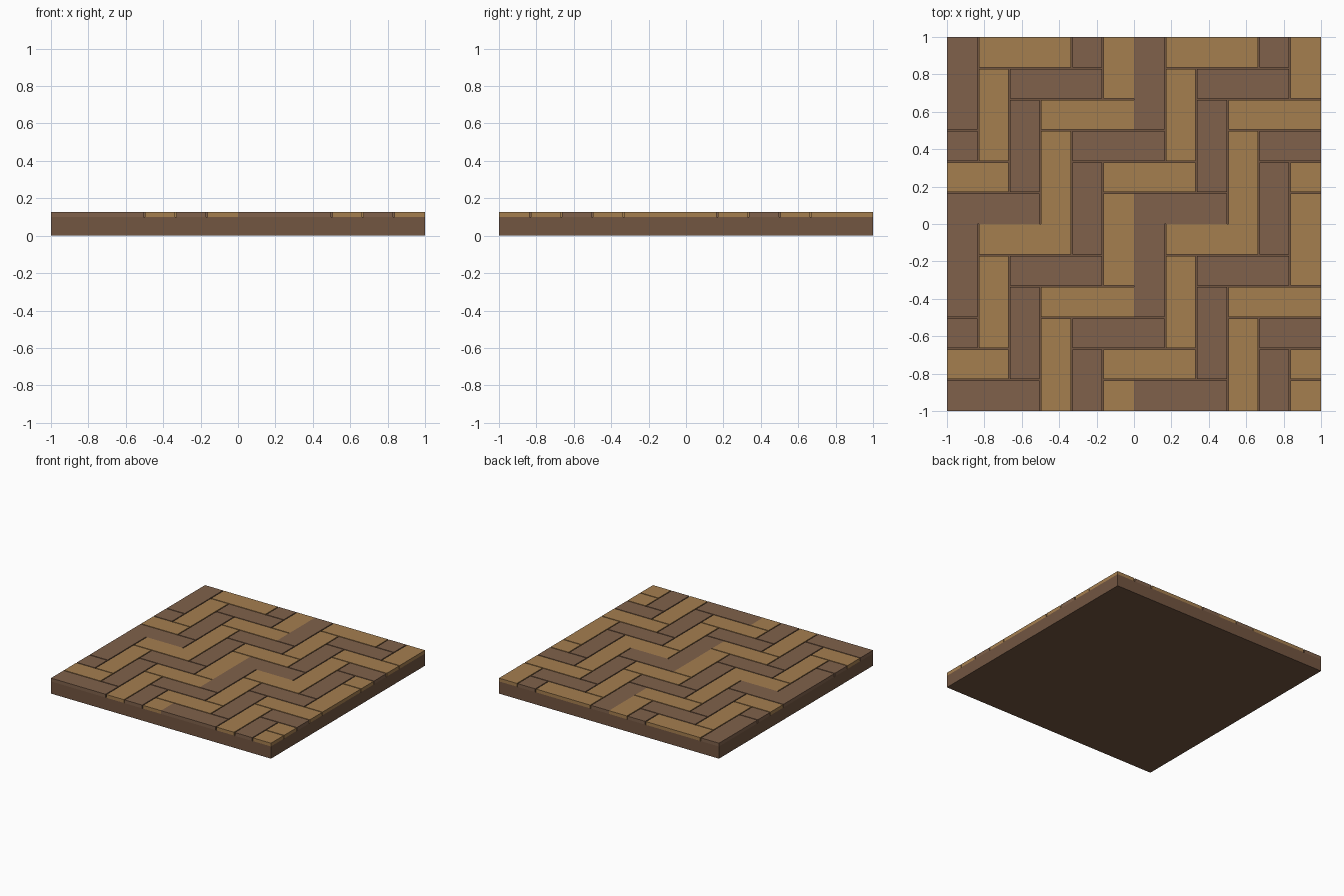
import bpy, bmesh

if "Cube" in bpy.data.objects:
    bpy.data.objects.remove(bpy.data.objects["Cube"])

CELL = 1 / 6      # plank width; planks are 3 cells long on a 12 x 12 grid
GAP = 0.004       # half of the groove between planks
BASE_TOP, TOP = 0.10, 0.127


def material(name, rgb):
    m = bpy.data.materials.new(name)
    m.diffuse_color = (*rgb, 1)
    m.use_nodes = True
    m.node_tree.nodes["Principled BSDF"].inputs["Base Color"].default_value = m.diffuse_color
    return m


def add_box(bm, x0, x1, y0, y1, z0, z1):
    verts = bmesh.ops.create_cube(bm, size=1)["verts"]
    for v in verts:
        v.co = (x1 if v.co.x > 0 else x0,
                y1 if v.co.y > 0 else y0,
                z1 if v.co.z > 0 else z0)


def make_object(name, bm, mat):
    mesh = bpy.data.meshes.new(name)
    bm.to_mesh(mesh)
    bm.free()
    mesh.materials.append(mat)
    bpy.context.collection.objects.link(bpy.data.objects.new(name, mesh))


def edge(cell, side):
    # Grooves everywhere except on the seams of the 6 x 6 cell tiles
    pos = cell * CELL - 1
    return pos if cell % 6 == 0 else pos - side * GAP


def add_plank(bm, col, row, width, height):
    c0, c1 = max(col, 0), min(col + width, 12)
    r0, r1 = max(row, 0), min(row + height, 12)
    if c1 > c0 and r1 > r0:
        add_box(bm, edge(c0, -1), edge(c1, 1), edge(r0, -1), edge(r1, 1),
                BASE_TOP, TOP)


# Floor slab
bm = bmesh.new()
add_box(bm, -1, 1, -1, 1, 0, BASE_TOP)
make_object("floor_base", bm, material("base_wood", (0.17, 0.092, 0.053)))

# Herringbone planks, alternating dark and light along each diagonal
dark, light = bmesh.new(), bmesh.new()
for i in range(12):
    bm = light if i % 2 else dark
    for start in range(-12, 13, 6):
        add_plank(bm, start + (12 - i) % 6, i, 3, 1)   # lying along x
        add_plank(bm, i, start + (9 - i) % 6, 1, 3)    # lying along y

make_object("dark_planks", dark, material("dark_wood", (0.215, 0.12, 0.07)))
make_object("light_planks", light, material("light_wood", (0.375, 0.21, 0.078)))
